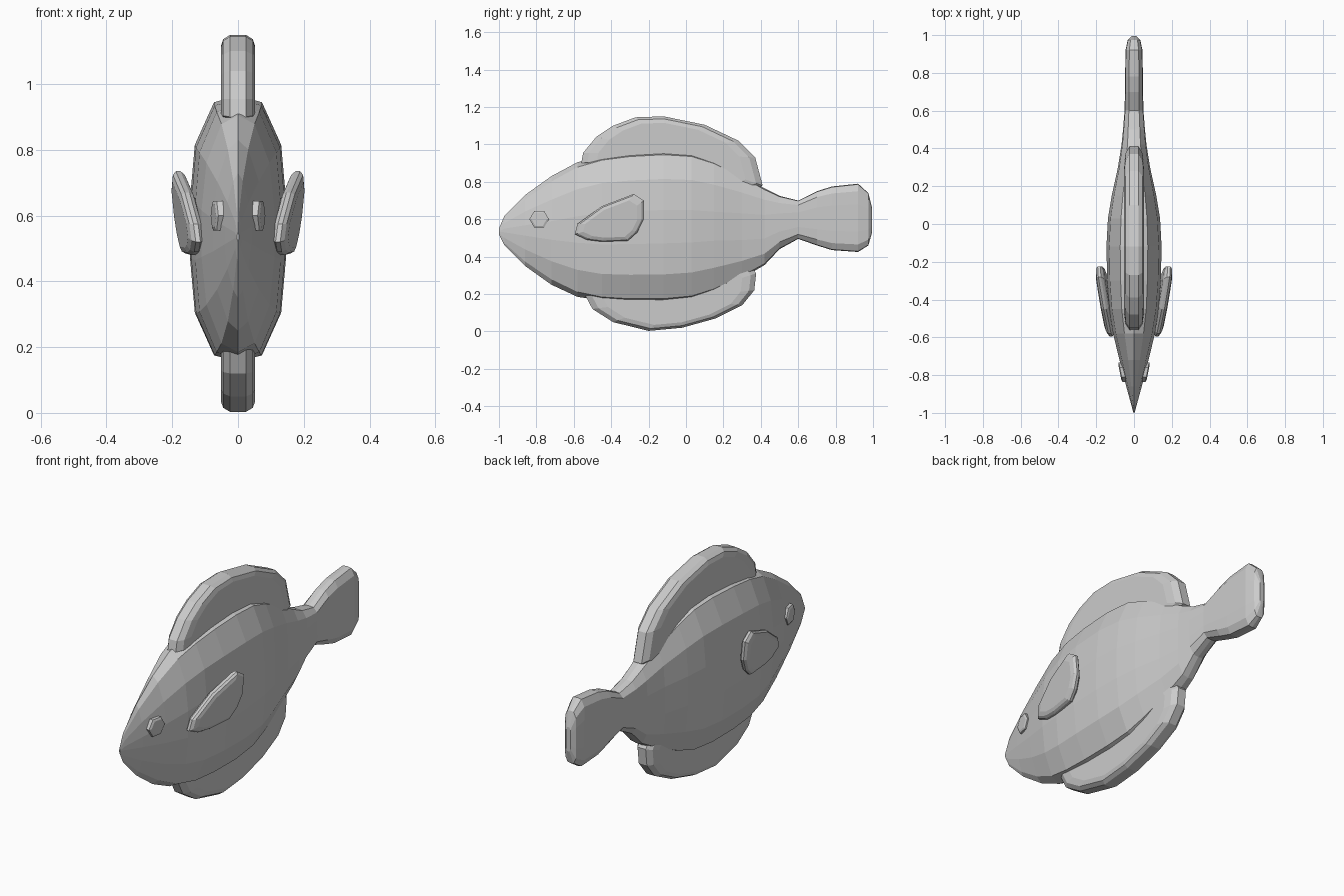
import bpy, bmesh, math
from mathutils import Vector

if "Cube" in bpy.data.objects:
    bpy.data.objects.remove(bpy.data.objects["Cube"])

grey = bpy.data.materials.new("plain grey")
grey.diffuse_color = (0.6, 0.6, 0.6, 1)
grey.use_nodes = True
grey.node_tree.nodes["Principled BSDF"].inputs["Base Color"].default_value = grey.diffuse_color


def loft(name, rings):
    """Skin closed rings of equal length and cap both ends."""
    bm = bmesh.new()
    rows = [[bm.verts.new(p) for p in r] for r in rings]
    n = len(rows[0])
    for a, b in zip(rows, rows[1:]):
        for i in range(n):
            j = (i + 1) % n
            bm.faces.new((a[i], a[j], b[j], b[i]))
    bm.faces.new(rows[0][::-1])
    bm.faces.new(rows[-1])
    bmesh.ops.recalc_face_normals(bm, faces=bm.faces)
    me = bpy.data.meshes.new(name)
    bm.to_mesh(me)
    bm.free()
    me.materials.append(grey)
    ob = bpy.data.objects.new(name, me)
    bpy.context.collection.objects.link(ob)
    return ob


def plate(name, outline, layers, centre=lambda y, z: 0.0):
    """Chamfered plate: outline in (y, z), layers of (scale, x offset)."""
    cy = sum(p[0] for p in outline) / len(outline)
    cz = sum(p[1] for p in outline) / len(outline)
    rings = []
    for s, x in layers:
        ring = []
        for y, z in outline:
            py, pz = cy + (y - cy) * s, cz + (z - cz) * s
            ring.append(Vector((centre(py, pz) + x, py, pz)))
        rings.append(ring)
    return loft(name, rings)


def symmetric(half):
    return [(s, -x) for s, x in half] + [(s, x) for s, x in reversed(half)]


# Body and tail: (y, bottom, top, half width)
stations = [
    (-1.0, .52, .55, .003), (-.97, .46, .62, .011), (-.86, .35, .73, .041),
    (-.72, .25, .83, .077), (-.58, .185, .905, .111), (-.45, .165, .935, .13),
    (-.3, .155, .955, .142), (-.12, .155, .965, .146), (.03, .17, .955, .138),
    (.15, .21, .915, .118), (.3, .285, .835, .085), (.42, .355, .765, .066),
    (.5, .44, .725, .058), (.6, .495, .70, .05), (.7, .46, .75, .048),
    (.78, .435, .775, .047), (.92, .425, .79, .045), (.975, .46, .74, .033),
    (.995, .53, .66, .013)]
snout = [(0, 1), (.3, .85), (.75, .5), (1, .12)]
middle = [(0, 1), (.5, .95), (.9, .63), (1, .22)]
tail = [(0, 1), (.55, .98), (.95, .78), (1, .4)]


def mix(a, b, t):
    t = max(0, min(1, t))
    return [(p[0] + (q[0] - p[0]) * t, p[1] + (q[1] - p[1]) * t)
            for p, q in zip(a, b)]


rings = []
for y, lo, hi, w in stations:
    q = mix(snout, middle, (y + 1) / .55) if y < 0 else mix(middle, tail, (y - .2) / .45)
    full = q + [(u, -v) for u, v in reversed(q)]
    full += [(-u, v) for u, v in full[-2:0:-1]]
    c, h = (lo + hi) / 2, (hi - lo) / 2
    rings.append([(u * w, y, c + v * h) for u, v in full])
loft("body", rings)

# Fins along the back and belly
fin_layers = symmetric([(.82, .052), (.93, .045), (1, .024)])
plate("back_fin", [
    (-.56, .90), (-.55, .955), (-.48, 1.04), (-.39, 1.10), (-.27, 1.145),
    (-.12, 1.15), (.1, 1.105), (.28, 1.02), (.37, .93), (.41, .78),
    (.3, .74), (.1, .83), (-.15, .86), (-.4, .84)], fin_layers)
plate("belly_fin", [
    (-.54, .195), (-.5, .12), (-.39, .05), (-.2, .003), (-.02, .02),
    (.16, .07), (.3, .14), (.365, .22), (.375, .31), (.34, .36),
    (.1, .32), (-.1, .28), (-.4, .26)], fin_layers)

# Side fins and eyes, one per side
side_outline = [(-.595, .52), (-.58, .575), (-.45, .67), (-.28, .735), (-.225, .70),
                (-.225, .60), (-.26, .53), (-.31, .485), (-.45, .48), (-.53, .49)]
eye_outline = [(-.785 + .052 * math.cos(k * math.pi / 3),
                .60 + .052 * math.sin(k * math.pi / 3)) for k in range(6)]
for side, label in ((1, "right"), (-1, "left")):
    half = [(.78, .024), (.93, .018), (1, .007)]
    plate(label + "_side_fin", side_outline,
          [(s, side * x) for s, x in symmetric(half)],
          lambda y, z: side * (.131 + (y + .58) * .125 + (z - .6) * .1))
    plate(label + "_eye", eye_outline,
          [(1, -side * .03), (1, side * .008), (.78, side * .013)],
          lambda y, z: side * (.062 + (y + .785) * .2))
